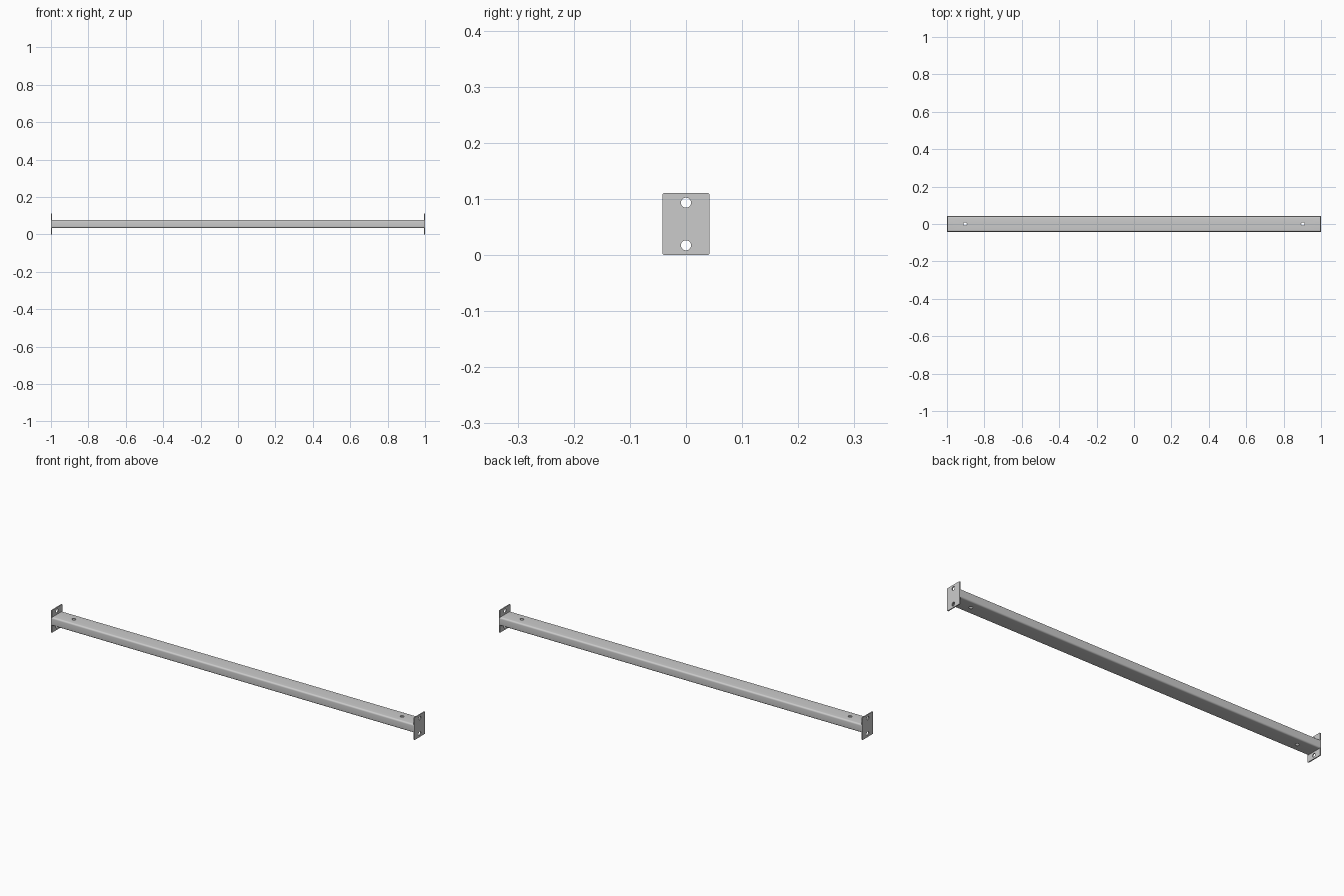
import bpy, bmesh, math
from mathutils import Matrix, Vector

if "Cube" in bpy.data.objects:
    bpy.data.objects.remove(bpy.data.objects["Cube"])

LENGTH, PLATE_T = 2.0, 0.005
PLATE_W, PLATE_H = 0.084, 0.111
TUBE_W, TUBE_H, WALL = 0.083, 0.042, 0.004
MID_Z = PLATE_H / 2


def rounded_rect(w, h, r, steps=6):
    """Outline of a rounded rectangle, counter-clockwise."""
    pts = []
    for i, (sx, sy) in enumerate(((1, 1), (-1, 1), (-1, -1), (1, -1))):
        for k in range(steps + 1):
            a = math.pi / 2 * (i + k / steps)
            pts.append((sx * (w / 2 - r) + r * math.cos(a),
                        sy * (h / 2 - r) + r * math.sin(a)))
    return pts


def prism(name, outline, x0, x1, inner=None):
    """Extrude a y/z outline along x; an inner outline makes it hollow."""
    bm = bmesh.new()
    ring = lambda pts, x: [bm.verts.new((x, y, z + MID_Z)) for y, z in pts]

    def bridge(a, b):
        for i in range(len(a)):
            j = (i + 1) % len(a)
            bm.faces.new((a[i], a[j], b[j], b[i]))

    a, b = ring(outline, x0), ring(outline, x1)
    bridge(a, b)
    if inner:
        c, d = ring(inner, x0), ring(inner, x1)
        bridge(c, d)
        bridge(a, c)
        bridge(b, d)
    else:
        bm.faces.new(a)
        bm.faces.new(b)
    bmesh.ops.recalc_face_normals(bm, faces=bm.faces)
    me = bpy.data.meshes.new(name)
    bm.to_mesh(me)
    bm.free()
    ob = bpy.data.objects.new(name, me)
    bpy.context.collection.objects.link(ob)
    return ob


def drill(ob, centres, radius, depth, axis):
    """Cut round holes through an object."""
    bm = bmesh.new()
    turn = Vector((0, 0, 1)).rotation_difference(Vector(axis)).to_matrix().to_4x4()
    for c in centres:
        bmesh.ops.create_cone(bm, cap_ends=True, segments=32, radius1=radius,
                              radius2=radius, depth=depth,
                              matrix=Matrix.Translation(c) @ turn)
    me = bpy.data.meshes.new("hole_cutter")
    bm.to_mesh(me)
    bm.free()
    cutter = bpy.data.objects.new("hole_cutter", me)
    cutter.hide_render = True
    bpy.context.collection.objects.link(cutter)
    mod = ob.modifiers.new("holes", 'BOOLEAN')
    mod.object, mod.operation, mod.solver = cutter, 'DIFFERENCE', 'EXACT'
    bpy.context.view_layer.objects.active = ob
    bpy.ops.object.modifier_apply(modifier=mod.name)
    bpy.data.objects.remove(cutter)


def smooth(ob):
    bpy.ops.object.select_all(action='DESELECT')
    ob.select_set(True)
    bpy.context.view_layer.objects.active = ob
    bpy.ops.object.shade_smooth_by_angle(angle=math.radians(30))


# Hollow rectangular beam with a vertical through hole near each end
half = LENGTH / 2 - PLATE_T
beam = prism("beam", rounded_rect(TUBE_W, TUBE_H, 0.008), -half, half,
             rounded_rect(TUBE_W - 2 * WALL, TUBE_H - 2 * WALL, 0.004))
drill(beam, [(s * 0.903, 0, MID_Z) for s in (-1, 1)], 0.009, 0.1, (0, 0, 1))
smooth(beam)

# End plates with a bolt hole above and below the beam
for name, s in (("left_end_plate", -1), ("right_end_plate", 1)):
    x0, x1 = sorted((s * half, s * LENGTH / 2))
    plate = prism(name, rounded_rect(PLATE_W, PLATE_H, 0.004), x0, x1)
    drill(plate, [(s * half, 0, MID_Z + dz) for dz in (-0.038, 0.038)],
          0.009, 0.05, (1, 0, 0))
    smooth(plate)
